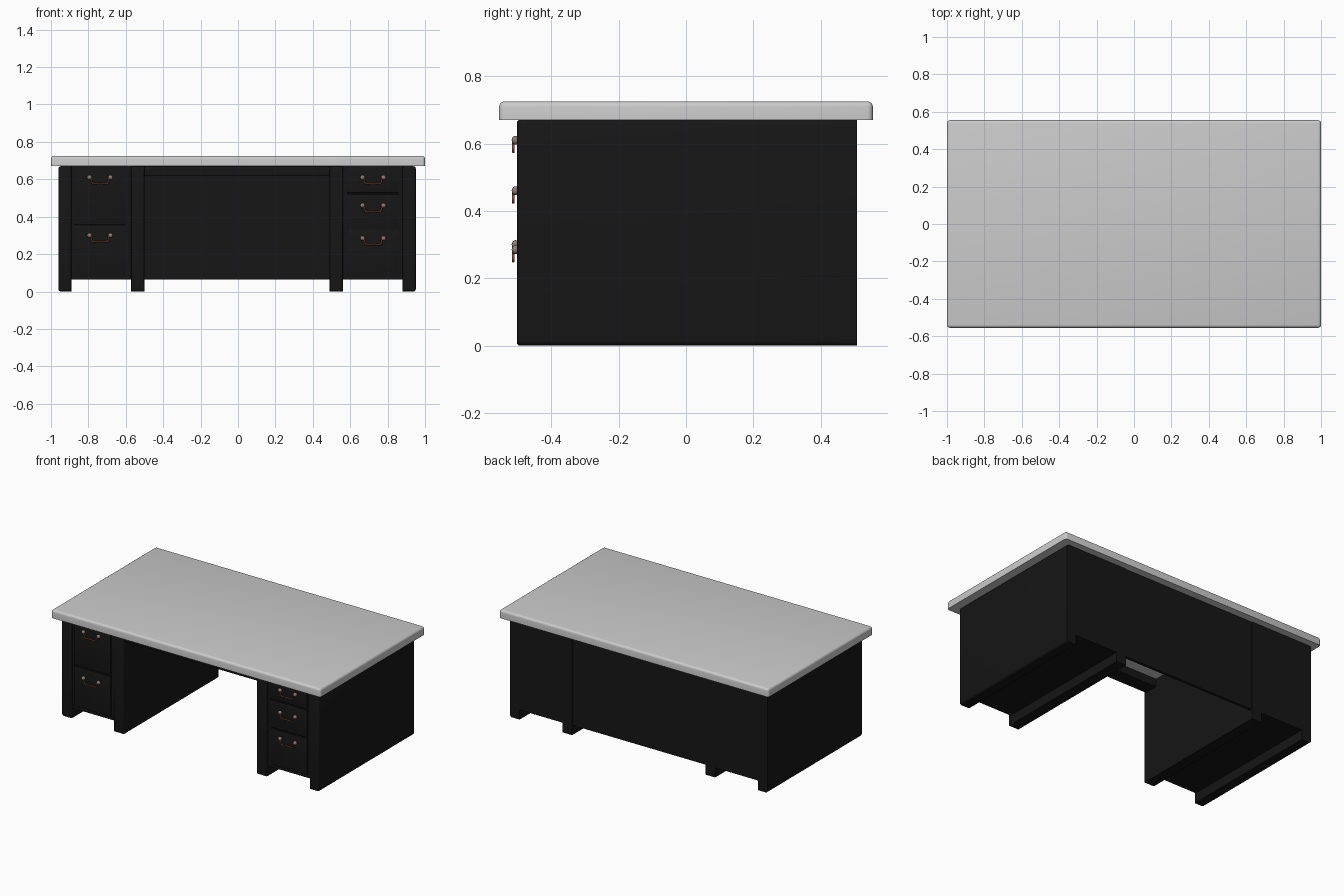
import bpy, bmesh, math
from mathutils import Vector

if "Cube" in bpy.data.objects:
    bpy.data.objects.remove(bpy.data.objects["Cube"])

CX = -0.005  # centre line of the body


def material(name, rgb):
    m = bpy.data.materials.new(name)
    m.diffuse_color = (*rgb, 1)
    m.use_nodes = True
    m.node_tree.nodes["Principled BSDF"].inputs["Base Color"].default_value = m.diffuse_color
    return m


BLACK = material("black_wood", (0.008, 0.008, 0.008))
COPPER = material("copper", (0.32, 0.10, 0.05))
STUD = material("stud_metal", (0.28, 0.20, 0.17))


def shade(ob, mat):
    if mat:
        ob.data.materials.append(mat)
    bpy.ops.object.select_all(action='DESELECT')
    ob.select_set(True)
    bpy.context.view_layer.objects.active = ob
    bpy.ops.object.shade_smooth_by_angle(angle=math.radians(35))


def box(name, x, y, z, mat=BLACK, bevel=0, pick=None, segments=3):
    """Box from ranges; pick(midpoint offset) chooses the bevelled edges."""
    lo = Vector((x[0], y[0], z[0]))
    hi = Vector((x[1], y[1], z[1]))
    mid, size = (lo + hi) / 2, hi - lo
    bm = bmesh.new()
    bmesh.ops.create_cube(bm, size=1)
    for v in bm.verts:
        v.co = Vector(a * b for a, b in zip(v.co, size))
    if bevel:
        edges = [e for e in bm.edges
                 if pick is None or pick((e.verts[0].co + e.verts[1].co) / 2)]
        bmesh.ops.bevel(bm, geom=edges, offset=bevel, segments=segments,
                        profile=0.5, affect='EDGES')
    me = bpy.data.meshes.new(name)
    bm.to_mesh(me)
    bm.free()
    ob = bpy.data.objects.new(name, me)
    ob.location = mid
    bpy.context.collection.objects.link(ob)
    shade(ob, mat)
    return ob


def handle(x, z):
    # two studs on short stems
    for s in (-1, 1):
        px = x + s * 0.056
        bpy.ops.mesh.primitive_cylinder_add(vertices=16, radius=0.006, depth=0.022,
                                            location=(px, -0.5, z), rotation=(math.pi / 2, 0, 0))
        bpy.context.object.name = "handle_stem"
        shade(bpy.context.object, STUD)
        bpy.ops.mesh.primitive_uv_sphere_add(segments=16, ring_count=10, radius=0.013,
                                             location=(px, -0.506, z))
        bpy.context.object.name = "handle_stud"
        bpy.context.object.scale.y = 0.9
        shade(bpy.context.object, STUD)
    # hanging bail swept along a curve
    half = [(-0.056, -0.002), (-0.046, -0.012), (-0.044, -0.026), (-0.033, -0.034), (-0.014, -0.032)]
    pts = half + [(-a, b) for a, b in reversed(half)]
    cu = bpy.data.curves.new("handle_bail", 'CURVE')
    cu.dimensions = '3D'
    cu.bevel_depth = 0.0042
    cu.bevel_resolution = 2
    cu.resolution_u = 5
    sp = cu.splines.new('BEZIER')
    sp.bezier_points.add(len(pts) - 1)
    for p, (a, b) in zip(sp.bezier_points, pts):
        p.co = (x + a, -0.513, z + b)
        p.handle_left_type = p.handle_right_type = 'AUTO'
    cu.materials.append(COPPER)
    bpy.context.collection.objects.link(bpy.data.objects.new("handle_bail", cu))


# desk top, rounded above and at the corners
box("desk_top", (-1, 1), (-0.555, 0.555), (0.67, 0.725), None, 0.016,
    lambda c: c.z > 0.01 or abs(c.z) < 0.001, 4)

# pedestals: full-depth side panels that reach the floor, and a raised carcass
for s, side in ((-1, "left"), (1, "right")):
    def span(a, b):
        return tuple(sorted((CX + s * a, CX + s * b)))
    box(side + "_outer_panel", span(0.885, 0.956), (-0.502, 0.508), (0, 0.67), BLACK, 0.014,
        lambda c: c.y < -0.1 or (abs(c.y) < 0.1 and c.x * s > 0))
    box(side + "_inner_panel", span(0.495, 0.567), (-0.502, 0.508), (0, 0.67), BLACK, 0.008,
        lambda c: c.y < -0.1)
    box(side + "_pedestal_carcass", span(0.56, 0.89), (-0.484, 0.508), (0.065, 0.67))

# drawer fronts and their handles
stacks = {
    "left": (-0.738, [(0.36, 0.667, 0.61), (0.082, 0.36, 0.30)]),
    "right": (0.722, [(0.524, 0.667, 0.61), (0.333, 0.524, 0.46), (0.082, 0.333, 0.285)]),
}
for side, (x, drawers) in stacks.items():
    for z0, z1, hz in drawers:
        box(side + "_drawer_front", (x - 0.137, x + 0.137), (-0.493, -0.47),
            (z0 + 0.003, z1 - 0.003), BLACK, 0.004, lambda c: c.y < -0.005, 2)
        handle(x, hz)

# knee space: back panel and shallow front apron
box("modesty_panel", (CX - 0.5, CX + 0.5), (0.485, 0.504), (0.065, 0.67))
box("front_apron", (CX - 0.5, CX + 0.5), (-0.485, -0.39), (0.617, 0.67), BLACK, 0.004,
    lambda c: c.y < -0.02)
